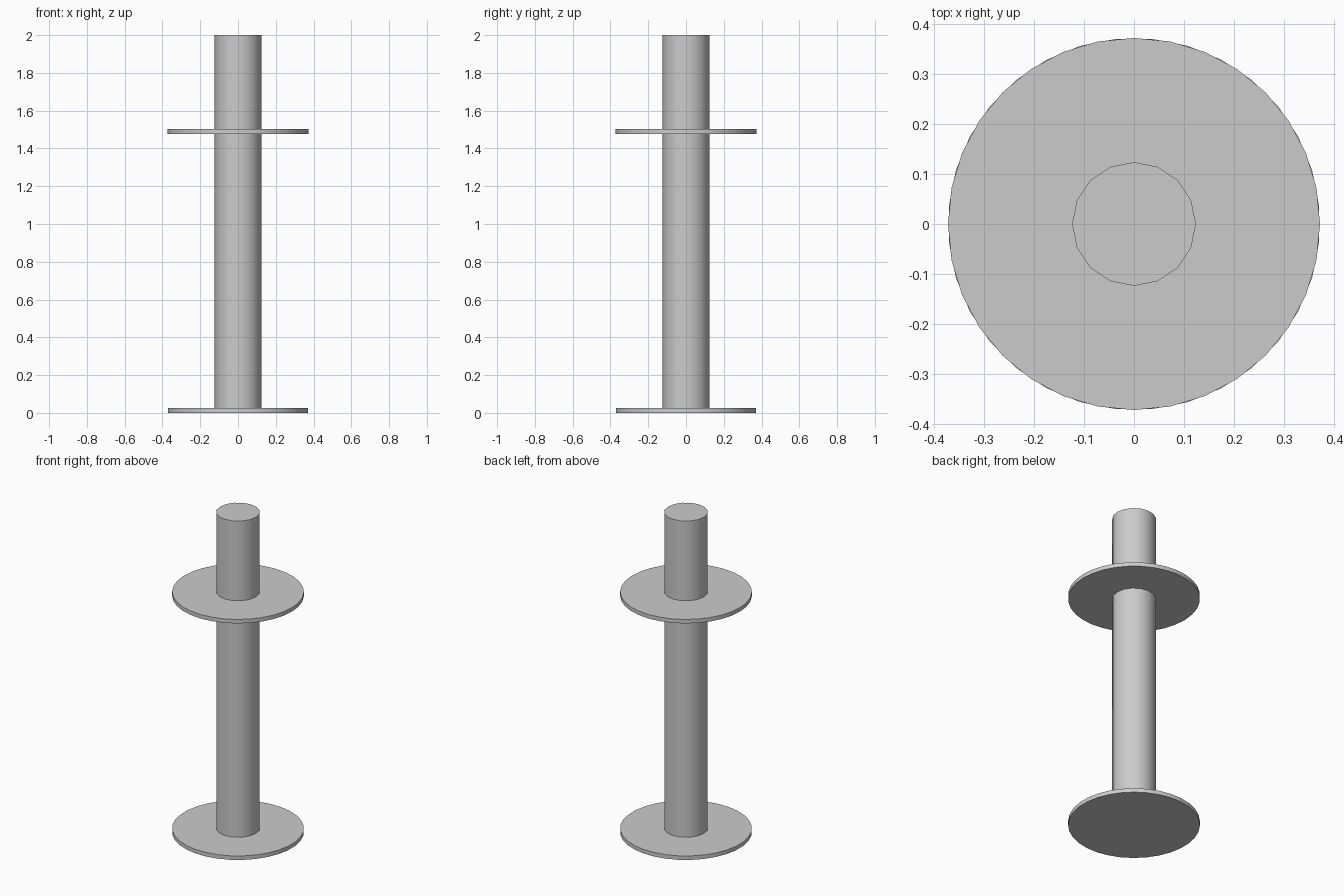
import bpy
import math

cube = bpy.data.objects.get("Cube")
if cube:
    bpy.data.objects.remove(cube, do_unlink=True)

# Single grey finish
grey = bpy.data.materials.new("plain_grey")
grey.use_nodes = True
colour = (0.6, 0.6, 0.6, 1.0)
grey.diffuse_color = colour
grey.node_tree.nodes["Principled BSDF"].inputs["Base Color"].default_value = colour


def cylinder(name, radius, bottom, top, sides, turn=0.0):
    """Upright capped cylinder with smooth sides and sharp rims."""
    bpy.ops.mesh.primitive_cylinder_add(
        vertices=sides, radius=radius, depth=top - bottom,
        location=(0, 0, (bottom + top) / 2), rotation=(0, 0, turn))
    part = bpy.context.object
    part.name = name
    part.data.name = name
    part.data.materials.append(grey)
    bpy.ops.object.shade_smooth_by_angle(angle=math.radians(40))
    return part


DISC_RADIUS = 0.373
DISC_SIDES = 32

# Central post
cylinder("post", 0.124, 0.0, 2.0, 16)

# Base plate and upper collar, turned half a side apart
cylinder("base_plate", DISC_RADIUS, 0.0, 0.025, DISC_SIDES, math.pi / DISC_SIDES)
cylinder("upper_collar", DISC_RADIUS, 1.477, 1.502, DISC_SIDES)
